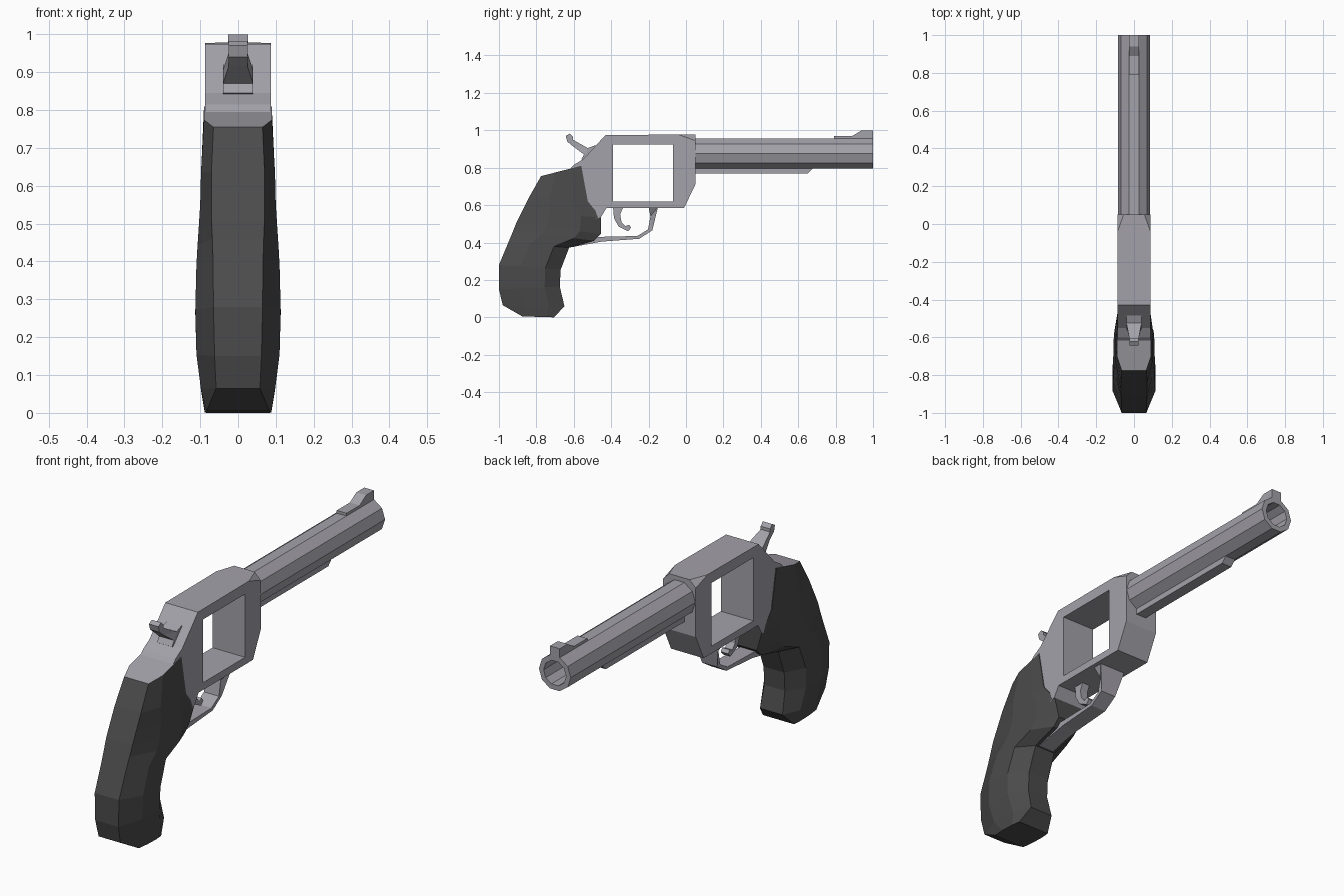
import bpy, bmesh, math


def material(name, rgb):
    m = bpy.data.materials.new(name)
    m.diffuse_color = (*rgb, 1)
    return m


STEEL = material("steel_grey", (0.37, 0.36, 0.40))
GRIP = material("dark_grip", (0.07, 0.07, 0.07))


def finish(bm, name, *mats):
    bmesh.ops.recalc_face_normals(bm, faces=bm.faces)
    me = bpy.data.meshes.new(name)
    bm.to_mesh(me)
    bm.free()
    for m in mats:
        me.materials.append(m)
    ob = bpy.data.objects.new(name, me)
    bpy.context.collection.objects.link(ob)
    return ob


def prism(name, outline, width, hole=None):
    """Side profile (y, z) spread along x; width(y, z) gives the half width."""
    bm = bmesh.new()
    for loop in filter(None, (outline, hole)):
        vs = [bm.verts.new((-1, y, z)) for y, z in loop]
        for a, b in zip(vs, vs[1:] + vs[:1]):
            bm.edges.new((a, b))
    bmesh.ops.triangle_fill(bm, edges=bm.edges[:], use_beauty=True, normal=(-1, 0, 0))
    ext = bmesh.ops.extrude_face_region(bm, geom=bm.faces[:], use_keep_orig=True)
    for v in ext["geom"]:
        if isinstance(v, bmesh.types.BMVert):
            v.co.x = 1
    for v in bm.verts:
        v.co.x *= width(v.co.y, v.co.z)
    return finish(bm, name, STEEL)


def loft(name, rings, mats, cap_start=True):
    """Skin a row of rings; the first cap takes the last material."""
    bm = bmesh.new()
    rows = [[bm.verts.new(p) for p in r] for r in rings]
    n = len(rows[0])
    for a, b in zip(rows, rows[1:]):
        for i in range(n):
            j = (i + 1) % n
            bm.faces.new((a[i], a[j], b[j], b[i]))
    bm.faces.new(rows[-1])
    if cap_start:
        bm.faces.new(rows[0]).material_index = len(mats) - 1
    return finish(bm, name, *mats)


# Frame with cylinder window; the front top corners are chamfered
prism("frame",
      [(-0.43, 0.975), (-0.04, 0.977), (0.05, 0.978), (0.05, 0.945), (0.05, 0.71),
       (-0.01, 0.585), (-0.425, 0.585), (-0.455, 0.535), (-0.52, 0.52), (-0.62, 0.62),
       (-0.64, 0.77), (-0.60, 0.815), (-0.55, 0.845), (-0.49, 0.91)],
      lambda y, z: 0.055 if y > 0.04 and z > 0.96 else 0.087,
      hole=[(-0.39, 0.925), (-0.07, 0.925), (-0.07, 0.62), (-0.39, 0.62)])

# Ten-sided barrel with open bore
def circle(r, y):
    return [(r * math.cos(i * math.tau / 10), y, 0.876 + r * math.sin(i * math.tau / 10))
            for i in range(10)]

loft("barrel", [circle(0.085, 0.04), circle(0.085, 1), circle(0.06, 1), circle(0.06, 0.1)],
     [STEEL])

# Rib under the barrel and front sight on top
prism("under_rib", [(0.04, 0.81), (0.69, 0.81), (0.65, 0.768), (0.04, 0.768)],
      lambda y, z: 0.027)
prism("front_sight",
      [(0.79, 0.94), (0.79, 0.97), (0.89, 0.97), (0.94, 1.0), (1, 1.0), (1, 0.94)],
      lambda y, z: 0.026)

# Trigger guard, flaring where it meets the frame
prism("trigger_guard",
      [(-0.15, 0.59), (-0.18, 0.465), (-0.25, 0.42), (-0.45, 0.405), (-0.64, 0.37),
       (-0.60, 0.40), (-0.47, 0.43), (-0.26, 0.435), (-0.203, 0.47), (-0.19, 0.54),
       (-0.20, 0.59)],
      lambda y, z: 0.07 if z > 0.58 else 0.04)

# Trigger
prism("trigger",
      [(-0.39, 0.59), (-0.385, 0.53), (-0.36, 0.485), (-0.31, 0.46), (-0.293, 0.48),
       (-0.305, 0.495), (-0.325, 0.487), (-0.345, 0.51), (-0.352, 0.55), (-0.335, 0.59)],
      lambda y, z: 0.02)

# Hammer with thumb spur, wider towards its root
prism("hammer",
      [(-0.643, 0.97), (-0.622, 0.982), (-0.605, 0.965), (-0.605, 0.95), (-0.525, 0.905),
       (-0.485, 0.92), (-0.46, 0.88), (-0.52, 0.82), (-0.56, 0.845), (-0.545, 0.87),
       (-0.605, 0.915), (-0.635, 0.94)],
      lambda y, z: 0.025 if y < -0.58 else 0.04)

# Grip: eight-sided sections from back to front edge; its top is steel
sections = [  # back y, z, front y, z, side, back and front half widths
    (-0.775, 0.755, -0.56, 0.81, 0.09, 0.065, 0.09),
    (-0.84, 0.64, -0.525, 0.62, 0.098, 0.07, 0.09),
    (-0.88, 0.56, -0.455, 0.535, 0.10, 0.07, 0.085),
    (-0.905, 0.51, -0.455, 0.445, 0.104, 0.07, 0.06),
    (-0.925, 0.46, -0.49, 0.41, 0.107, 0.068, 0.06),
    (-0.95, 0.40, -0.625, 0.372, 0.11, 0.066, 0.055),
    (-1.0, 0.28, -0.67, 0.255, 0.113, 0.065, 0.055),
    (-1.0, 0.15, -0.675, 0.165, 0.11, 0.062, 0.055),
    (-0.98, 0.065, -0.65, 0.06, 0.098, 0.058, 0.06),
    (-0.875, 0.005, -0.705, 0.0, 0.088, 0.083, 0.083)]
rings = []
for by, bz, fy, fz, side, back, front in sections:
    half = [(w, by + (fy - by) * t, bz + (fz - bz) * t)
            for t, w in ((0, back), (0.35, side), (0.75, side), (1, front))]
    rings.append(half + [(-x, y, z) for x, y, z in reversed(half)])
loft("grip", rings, [GRIP, STEEL])
